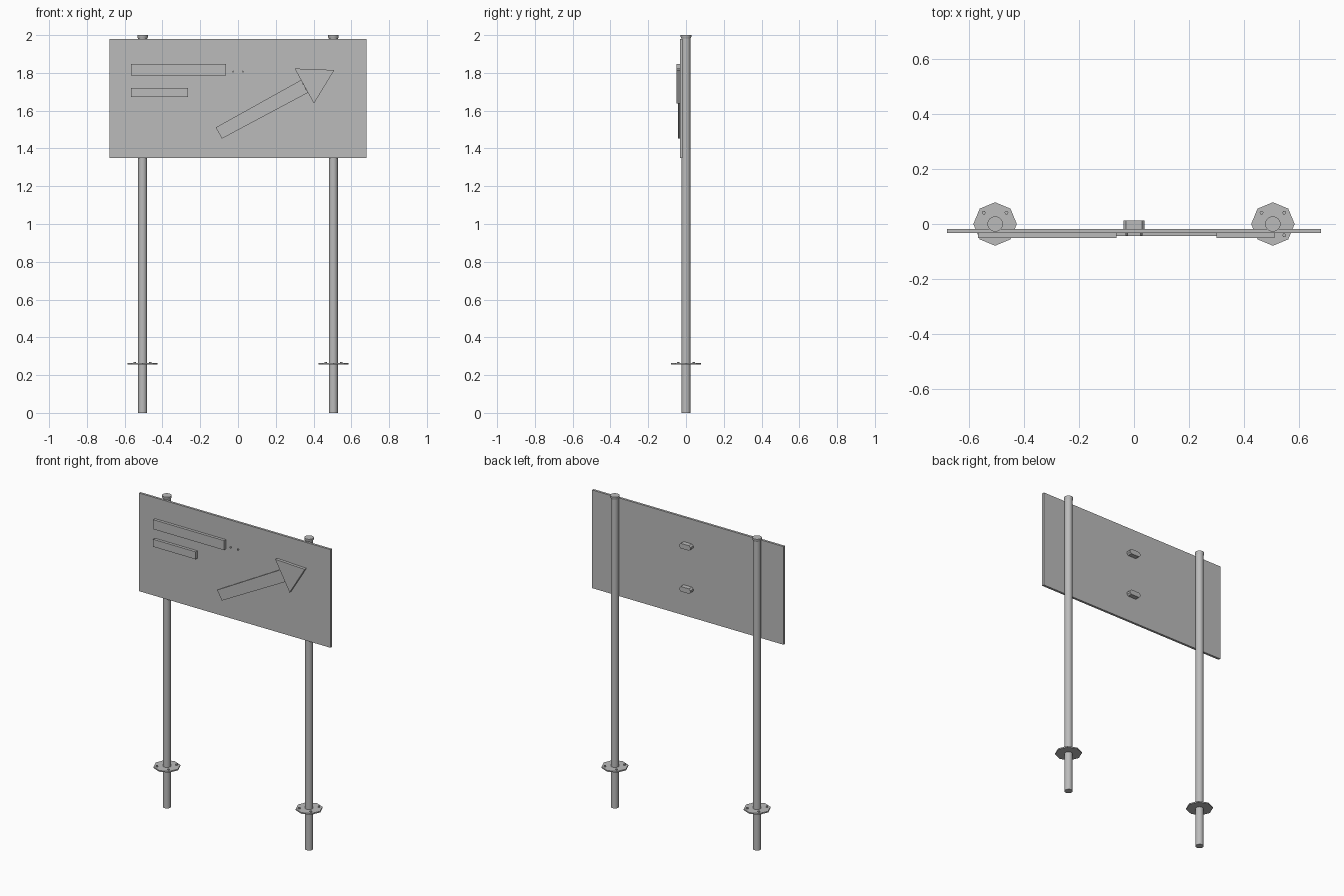
import bpy, bmesh, math
from mathutils import Matrix, Vector

if "Cube" in bpy.data.objects:
    bpy.data.objects.remove(bpy.data.objects["Cube"], do_unlink=True)

grey = bpy.data.materials.new("plain grey")
grey.use_nodes = True
colour = (0.5, 0.5, 0.5, 1)
grey.diffuse_color = colour
grey.node_tree.nodes["Principled BSDF"].inputs["Base Color"].default_value = colour


def finish(name, bm, smooth=False):
    bmesh.ops.recalc_face_normals(bm, faces=bm.faces)
    mesh = bpy.data.meshes.new(name)
    bm.to_mesh(mesh)
    bm.free()
    mesh.materials.append(grey)
    obj = bpy.data.objects.new(name, mesh)
    bpy.context.collection.objects.link(obj)
    if smooth:
        bpy.ops.object.select_all(action='DESELECT')
        obj.select_set(True)
        bpy.context.view_layer.objects.active = obj
        bpy.ops.object.shade_smooth_by_angle(angle=math.radians(40))
    return obj


def plate(name, outline, y_front, y_back):
    """Extrude an (x, z) outline along y."""
    bm = bmesh.new()
    face = bm.faces.new([bm.verts.new((x, y_front, z)) for x, z in outline])
    out = bmesh.ops.extrude_face_region(bm, geom=[face])
    verts = [v for v in out["geom"] if isinstance(v, bmesh.types.BMVert)]
    bmesh.ops.translate(bm, verts=verts, vec=(0, y_back - y_front, 0))
    return finish(name, bm)


def rect(x0, x1, z0, z1):
    return [(x0, z0), (x1, z0), (x1, z1), (x0, z1)]


def lathe(name, profile, x, y, sides, smooth=False):
    """Stack rings of (radius, z) into a closed turned solid."""
    bm = bmesh.new()
    rings = []
    for r, z in profile:
        rings.append([bm.verts.new((x + r * math.cos(math.tau * i / sides),
                                    y + r * math.sin(math.tau * i / sides), z))
                      for i in range(sides)])
    for a, b in zip(rings, rings[1:]):
        for i in range(sides):
            j = (i + 1) % sides
            bm.faces.new((a[i], a[j], b[j], b[i]))
    bm.faces.new(rings[0])
    bm.faces.new(rings[-1])
    return finish(name, bm, smooth)


# Sign board with raised bars
FACE, BACK = -0.033, -0.018
plate("sign_panel", rect(-0.68, 0.68, 1.35, 1.98), FACE, BACK)
plate("upper_bar", rect(-0.567, -0.063, 1.785, 1.846), -0.051, FACE)
plate("lower_bar", rect(-0.567, -0.265, 1.672, 1.72), -0.051, FACE)

# Arrow
plate("arrow_shaft", [(-0.118, 1.511), (-0.085, 1.452), (0.37, 1.695), (0.333, 1.762)],
      -0.043, FACE)
plate("arrow_head", [(0.30, 1.823), (0.402, 1.638), (0.51, 1.815)], -0.051, FACE)

# Rear brackets with chamfered ends, and their bolts through the panel
for label, z in (("upper", 1.807), ("lower", 1.53)):
    w, h, c = 0.039, 0.016, 0.01
    plate(label + "_bracket",
          [(-w + c, z - h), (w - c, z - h), (w, z - h + c), (w, z + h - c),
           (w - c, z + h), (-w + c, z + h), (-w, z + h - c), (-w, z - h + c)],
          BACK, 0.012)
    for side in (-1, 1):
        bm = bmesh.new()
        bmesh.ops.create_cone(bm, cap_ends=True, segments=8, radius1=0.005, radius2=0.005,
                              depth=0.008,
                              matrix=Matrix.Translation((side * 0.026, FACE - 0.004, z))
                              @ Matrix.Rotation(math.pi / 2, 4, 'X'))
        finish(label + "_bracket_bolt", bm)

# Posts with caps, ground flanges and flange bolts
for label, x in (("right", -0.505), ("left", 0.505)):
    lathe(label + "_post", [(0.024, 0), (0.024, 1.985)], x, 0, 16, True)
    lathe(label + "_post_cap", [(0.022, 1.978), (0.028, 1.99), (0.028, 2.0)], x, 0, 16, True)
    lathe(label + "_flange", [(0.079, 0.255), (0.079, 0.263)], x, 0, 8)
    for sx in (-1, 1):
        for sy in (-1, 1):
            lathe(label + "_flange_bolt", [(0.007, 0.263), (0.007, 0.27)],
                  x + sx * 0.041, sy * 0.041, 6)
